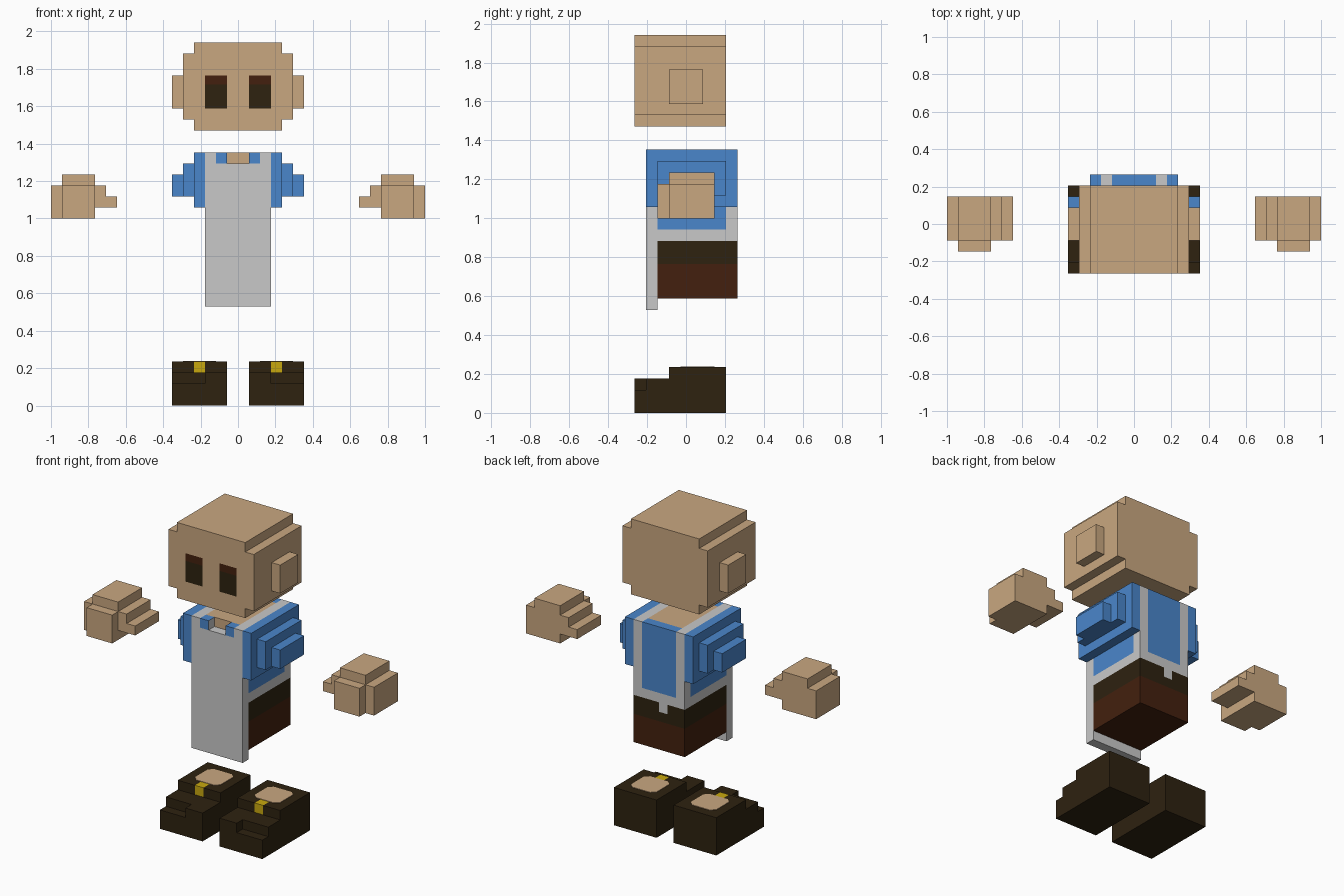
import bpy, bmesh, math

if "Cube" in bpy.data.objects:
    bpy.data.objects.remove(bpy.data.objects["Cube"])

U = 2 / 34  # one block unit; all sizes below are in block units


def material(name, rgb):
    def lin(c):
        c /= 255
        return c / 12.92 if c <= 0.04045 else ((c + 0.055) / 1.055) ** 2.4
    m = bpy.data.materials.new(name)
    m.diffuse_color = (*[lin(c) for c in rgb], 1)
    m.use_nodes = True
    m.node_tree.nodes["Principled BSDF"].inputs["Base Color"].default_value = m.diffuse_color
    return m


SKIN, DARK, RUST, GREY, BLUE, GOLD = range(6)
MATS = [material("skin", (201, 167, 128)), material("dark brown", (46, 34, 16)),
        material("rust brown", (67, 32, 14)), material("light grey", (201, 201, 201)),
        material("blue", (74, 134, 203)), material("gold", (201, 169, 15))]


def part(name, boxes, paint, cuts=((), (), ()), mirror=False):
    """Outer skin of a union of boxes (x0,x1,y0,y1,z0,z1), sliced at the cuts,
    each face coloured by paint(centre, normal)."""
    axes = [sorted({b[2 * a + k] for b in boxes for k in (0, 1)} | set(cuts[a]))
            for a in range(3)]

    def filled(i):
        if any(i[a] < 0 or i[a] >= len(axes[a]) - 1 for a in range(3)):
            return False
        c = [(axes[a][i[a]] + axes[a][i[a] + 1]) / 2 for a in range(3)]
        return any(all(b[2 * a] < c[a] < b[2 * a + 1] for a in range(3)) for b in boxes)

    bm = bmesh.new()
    verts = {}

    def vert(i):
        if i not in verts:
            verts[i] = bm.verts.new([axes[a][i[a]] * U for a in range(3)])
        return verts[i]

    nx, ny, nz = (len(a) - 1 for a in axes)
    for i in ((x, y, z) for x in range(nx) for y in range(ny) for z in range(nz)):
        if not filled(i):
            continue
        for a in range(3):
            for s in (-1, 1):
                n = [0, 0, 0]
                n[a] = s
                if filled([i[k] + n[k] for k in range(3)]):
                    continue
                b, c = (a + 1) % 3, (a + 2) % 3
                ring = []
                for db, dc in ((0, 0), (1, 0), (1, 1), (0, 1))[::s]:
                    j = list(i)
                    j[a] += s > 0
                    j[b] += db
                    j[c] += dc
                    ring.append(vert(tuple(j)))
                f = bm.faces.new(ring)
                f.material_index = paint(f.calc_center_median() / U, n)
    # merge flat neighbours of the same colour
    bmesh.ops.dissolve_limit(bm, angle_limit=math.radians(1), verts=bm.verts[:],
                             edges=bm.edges[:], delimit={'MATERIAL'})
    return finish(name, bm, mirror)


def finish(name, bm, mirror):
    me = bpy.data.meshes.new(name)
    bm.to_mesh(me)
    bm.free()
    for m in MATS:
        me.materials.append(m)
    ob = bpy.data.objects.new(name, me)
    bpy.context.collection.objects.link(ob)
    if mirror:
        ob.modifiers.new("mirror", 'MIRROR').use_mirror_merge = False
    return ob


# head with stepped top and bottom, ears and painted eyes
def paint_head(c, n):
    if n[1] < 0 and 1 < abs(c.x) < 3 and 27 < c.z < 30 and c.y < -4:
        return RUST if c.z > 29.2 else DARK
    return SKIN


part("head", [(-4, 4, -4.5, 3.5, 25, 33), (-5, 5, -4.5, 3.5, 26, 32),
              (-6, 6, -1.5, 1.5, 27, 30)],
     paint_head, ((-3, -1, 1, 3), (), (29.2,)))


# torso: trousers, belt, shirt hem with a loose tab, shirt panels, neck opening
def paint_torso(c, n):
    if n[2] > 0:
        if abs(c.x) > 2:
            return GREY
        return BLUE if c.y > 3.5 else SKIN
    if c.z < 13:
        return RUST
    if c.z < 15:
        tab = n[1] > 0 and -1 < c.x < 0 and c.z > 14
        return GREY if tab else DARK
    if n[1] < 0:
        return SKIN if c.z > 22 else GREY
    if c.z < 16:
        return GREY
    if n[1] > 0:
        return BLUE if abs(c.x) < 2 else GREY
    return BLUE if c.y < 3.5 else GREY


part("torso", [(-3, 3, -2.5, 4.5, 10, 23)], paint_torso,
     ((-2, -1, 0, 1, 2), (3.5,), (13, 14, 15, 16, 22)))


# apron with neck notch and blue collar tips
def paint_apron(c, n):
    return BLUE if 1 < abs(c.x) < 2 and c.z > 22 and not n[0] else GREY


part("apron", [(-3, 3, -3.5, -2.5, 9, 22), (1, 3, -3.5, -2.5, 22, 23),
               (-3, -1, -3.5, -2.5, 22, 23)],
     paint_apron, ((-2, 2), (), ()))

# stepped sleeves
part("sleeves", [(3, 4, -3.5, 4.5, 18, 23), (4, 5, -2.5, 3.5, 19, 22),
                 (5, 6, -1.5, 2.5, 19, 21)],
     lambda c, n: BLUE, mirror=True)

# floating hands with fingers in front and a stepped thumb
part("hands", [(13, 17, -1.5, 2.5, 17, 20), (13, 16, -1.5, 2.5, 20, 21),
               (13, 16, -2.5, -1.5, 17, 20), (12, 13, -1.5, 2.5, 18, 20),
               (11, 12, -1.5, 2.5, 18, 19)],
     lambda c, n: SKIN, mirror=True)


# boots with stepped toes and a gold buckle
def paint_boot(c, n):
    buckle = 3 < c.x < 4 and c.z > 3 and c.y < -0.5 and (n[1] < 0 or n[2] > 0)
    return GOLD if buckle and c.y > -2 else DARK


part("boots", [(1, 6, -1.5, 3.5, 0, 4), (1, 6, -3.5, -1.5, 0, 3),
               (1, 3, -4.5, -3.5, 0, 3), (3, 6, -4.5, -3.5, 0, 2)],
     paint_boot, ((4,), (-0.5,), ()), mirror=True)

# ankle patches on the boot tops
bm = bmesh.new()
r, k = 1.5, 1.05
outline = [(r, -k), (r, k), (k, r), (-k, r), (-r, k), (-r, -k), (-k, -r), (k, -r)]
face = bm.faces.new([bm.verts.new(((3.5 + x) * U, (1 + y) * U, 4 * U + 0.003))
                     for x, y in outline])
face.material_index = SKIN
low = bmesh.ops.extrude_face_region(bm, geom=[face], use_keep_orig=True)
bmesh.ops.translate(bm, vec=(0, 0, -0.005),
                    verts=[v for v in low["geom"] if isinstance(v, bmesh.types.BMVert)])
bmesh.ops.recalc_face_normals(bm, faces=bm.faces[:])
finish("ankle_patches", bm, True)
